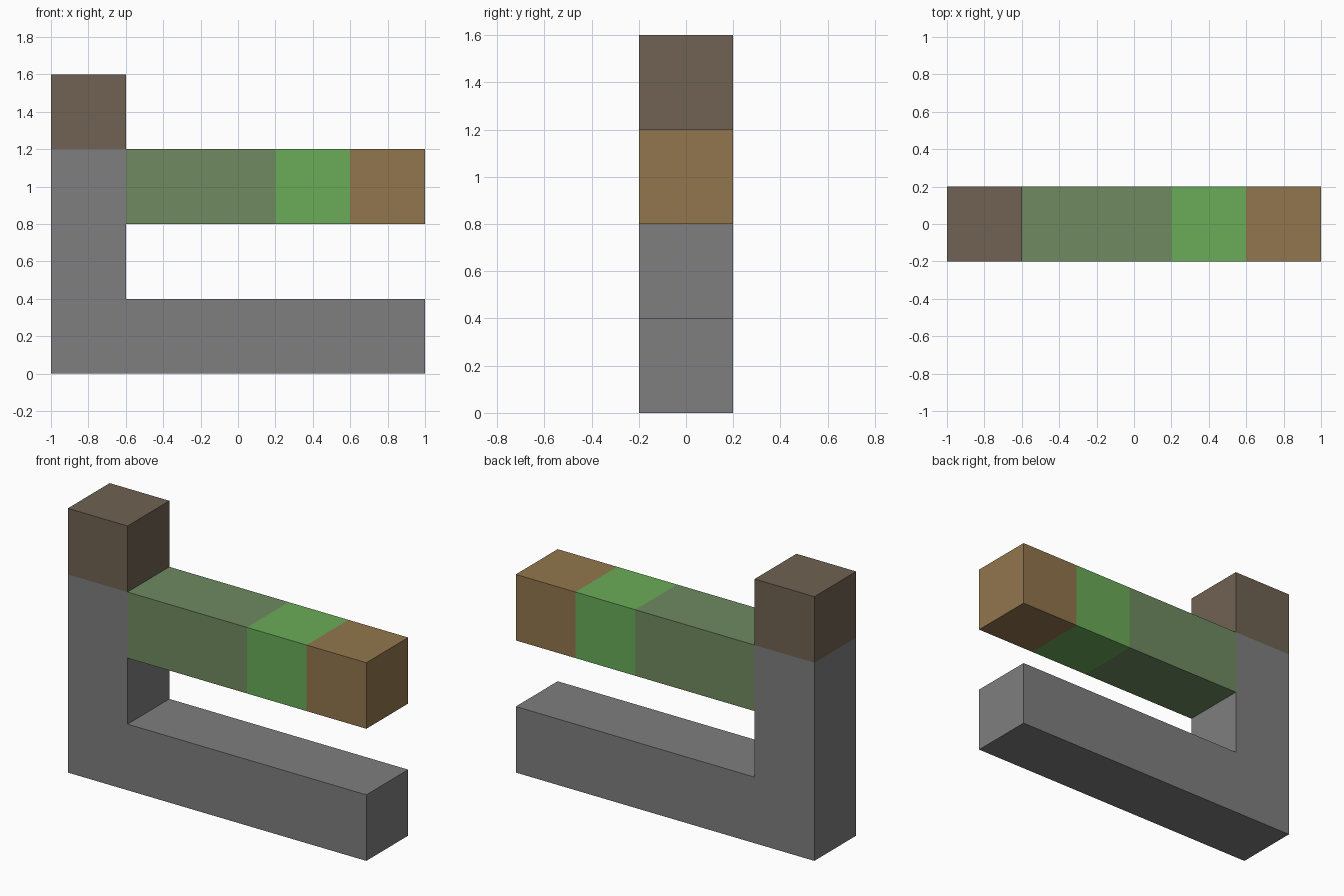
import bpy
import bmesh
from mathutils import Vector

default = bpy.data.objects.get("Cube")
if default:
    bpy.data.objects.remove(default, do_unlink=True)

UNIT = 0.4  # side of the square section shared by every part


def linear(c):
    c /= 255
    return c / 12.92 if c <= 0.04045 else ((c + 0.055) / 1.055) ** 2.4


def material(name, *rgb):
    colour = (*[linear(c) for c in rgb], 1)
    mat = bpy.data.materials.new(name)
    mat.diffuse_color = colour
    mat.use_nodes = True
    shader = next(n for n in mat.node_tree.nodes if n.type == "BSDF_PRINCIPLED")
    shader.inputs["Base Color"].default_value = colour
    shader.inputs["Roughness"].default_value = 0.8
    return mat


grey = material("stone grey", 126, 126, 126)
brown = material("dark brown", 112, 98, 82)
dull_green = material("dull green", 111, 138, 96)
bright_green = material("bright green", 106, 171, 88)
tan = material("tan", 146, 118, 77)


def extrude_profile(name, outline, mats, cuts=()):
    """Extrude a front outline (in units, x from the left end) through the depth.
    Each cut splits the part across x; the bands take the materials in order."""
    bm = bmesh.new()
    verts = [bm.verts.new((x * UNIT - 1, -UNIT / 2, z * UNIT)) for x, z in outline]
    face = bm.faces.new(verts)
    result = bmesh.ops.extrude_face_region(bm, geom=[face])
    moved = [v for v in result["geom"] if isinstance(v, bmesh.types.BMVert)]
    bmesh.ops.translate(bm, verts=moved, vec=Vector((0, UNIT, 0)))
    limits = [c * UNIT - 1 for c in cuts]
    for x in limits:
        bmesh.ops.bisect_plane(bm, geom=bm.verts[:] + bm.edges[:] + bm.faces[:],
                               plane_co=(x, 0, 0), plane_no=(1, 0, 0))
    bmesh.ops.recalc_face_normals(bm, faces=bm.faces)
    for f in bm.faces:
        f.material_index = sum(f.calc_center_median().x > x for x in limits)
    mesh = bpy.data.meshes.new(name)
    bm.to_mesh(mesh)
    bm.free()
    for mat in mats:
        mesh.materials.append(mat)
    obj = bpy.data.objects.new(name, mesh)
    bpy.context.collection.objects.link(obj)
    return obj


# L-shaped base and upright
extrude_profile("base_and_post",
                [(0, 0), (5, 0), (5, 1), (1, 1), (1, 3), (0, 3)], [grey])

# Block on top of the upright
extrude_profile("post_cap", [(0, 3), (1, 3), (1, 4), (0, 4)], [brown])

# Overhanging arm in three coloured bands
extrude_profile("banded_arm", [(1, 2), (5, 2), (5, 3), (1, 3)],
                [dull_green, bright_green, tan], cuts=(3, 4))
